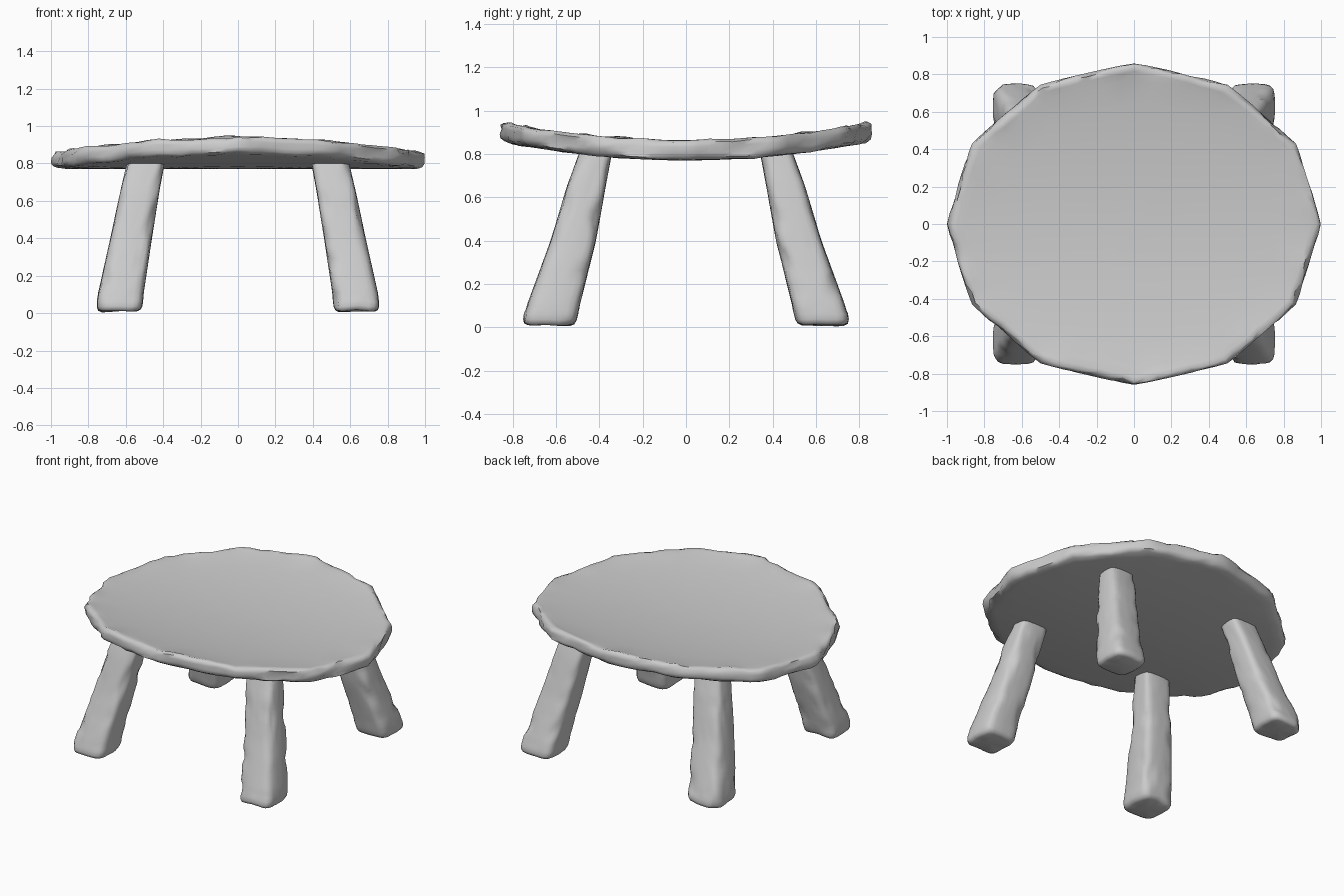
import bpy, bmesh, math
from mathutils import Vector, noise

if "Cube" in bpy.data.objects:
    bpy.data.objects.remove(bpy.data.objects["Cube"])

N = 96  # points around the seat


def loft(name, rings, angle):
    """Skin closed rings of points and cap both ends with fans."""
    bm = bmesh.new()
    rows = [[bm.verts.new(p) for p in r] for r in rings]
    n = len(rows[0])
    for a, b in zip(rows, rows[1:]):
        for i in range(n):
            j = (i + 1) % n
            bm.faces.new((a[i], a[j], b[j], b[i]))
    for r in (rows[0], rows[-1]):
        c = bm.verts.new(sum((v.co for v in r), Vector()) / n)
        for i in range(n):
            bm.faces.new((r[i], r[(i + 1) % n], c))
    bmesh.ops.recalc_face_normals(bm, faces=bm.faces)
    me = bpy.data.meshes.new(name)
    bm.to_mesh(me)
    bm.free()
    ob = bpy.data.objects.new(name, me)
    bpy.context.collection.objects.link(ob)
    bpy.context.view_layer.objects.active = ob
    ob.select_set(True)
    bpy.ops.object.shade_smooth_by_angle(angle=math.radians(angle))
    ob.select_set(False)
    return ob


def lerp_table(table, z):
    """Interpolate rows of (z, value, value, ...)."""
    for a, b in zip(table, table[1:]):
        if z <= b[0]:
            t = (z - a[0]) / (b[0] - a[0])
            return [u + (v - u) * t for u, v in zip(a[1:], b[1:])]
    return table[-1][1:]


# Seat: twelve-sided oval slab, sagging along y, with a hewn rounded rim
def seat_ring(inset, h, rough):
    ring = []
    for i in range(N):
        a = 2 * math.pi * i / N
        local = (a % (math.pi / 6)) - math.pi / 12
        r = math.cos(math.pi / 12) / math.cos(local)
        r = 0.75 * r + 0.25 * (1 - 0.01 * math.sin(6 * a) ** 2)
        x, y = r * math.cos(a), 0.86 * r * math.sin(a)
        chip = rough * max(0, noise.noise((9 * x, 9 * y, 2 + 6 * h)) + 0.15)
        s = 1 - inset - chip
        x, y = x * s, y * s
        bottom, top = 0.77 + 0.12 * y * y, 0.865 + 0.11 * y * y
        z = bottom + (top - bottom) * h
        z += rough * 0.4 * noise.noise((8 * x, 8 * y, 5 + h))
        ring.append((x, y, z))
    return ring


seat_profile = [(0.85, 0, 0), (0.6, 0, 0), (0.4, 0, 0), (0.2, 0, 0), (0.08, 0, 0.005),
                (0.025, 0.02, 0.03), (0.004, 0.14, 0.03), (0, 0.35, 0.02),
                (0, 0.65, 0.02), (0.004, 0.86, 0.035), (0.02, 1.0, 0.035),
                (0.05, 1.0, 0.015), (0.1, 0.97, 0), (0.25, 0.95, 0),
                (0.45, 0.95, 0), (0.65, 0.95, 0), (0.85, 0.95, 0)]
loft("seat", [seat_ring(*p) for p in seat_profile], 60)


# Legs: splayed rough-cut square posts; rows are z, inner x, outer x, inner y, outer y
leg_shape = [(0.0, 0.51, 0.76, 0.505, 0.76), (0.1, 0.505, 0.75, 0.49, 0.735),
             (0.4, 0.46, 0.683, 0.415, 0.625), (0.65, 0.42, 0.63, 0.37, 0.55),
             (0.84, 0.385, 0.585, 0.335, 0.48)]
heights = [0, 0.008, 0.025] + [0.05 + 0.79 * i / 26 for i in range(27)]
shrink = {0: 0.78, 1: 0.92, 2: 0.98}


def make_leg(name, sx, sy, seed):
    rings = []
    for k, z in enumerate(heights):
        x0, x1, y0, y1 = lerp_table(leg_shape, z)
        s = shrink.get(k, 1)
        ring = []
        for i in range(36):
            a = 2 * math.pi * i / 36
            c, d = math.cos(a), math.sin(a)
            # squared circle, with chips taken mainly from the corners
            m = (abs(c) ** 7 + abs(d) ** 7) ** (-1 / 7)
            corner = (m - 1) / 0.3
            n = noise.noise((2.2 * c + seed, 2.2 * d, 9 * z))
            m *= s * (1 - corner * (0.05 + 0.22 * max(0, n)) + 0.03 * min(0, n))
            x = (x0 + x1) / 2 + (x1 - x0) / 2 * m * c
            y = (y0 + y1) / 2 + (y1 - y0) / 2 * m * d
            foot = 0.012 * (1 + noise.noise((8 * x, 8 * y, seed))) if z < 0.06 else 0
            ring.append((sx * x, sy * y, z + foot))
        rings.append(ring)
    return loft(name, rings, 60)


for i, (sx, sy) in enumerate(((1, -1), (-1, -1), (1, 1), (-1, 1))):
    side = "right" if sx > 0 else "left"
    end = "front" if sy < 0 else "back"
    make_leg(f"{end}_{side}_leg", sx, sy, 3.7 * (i + 1))
